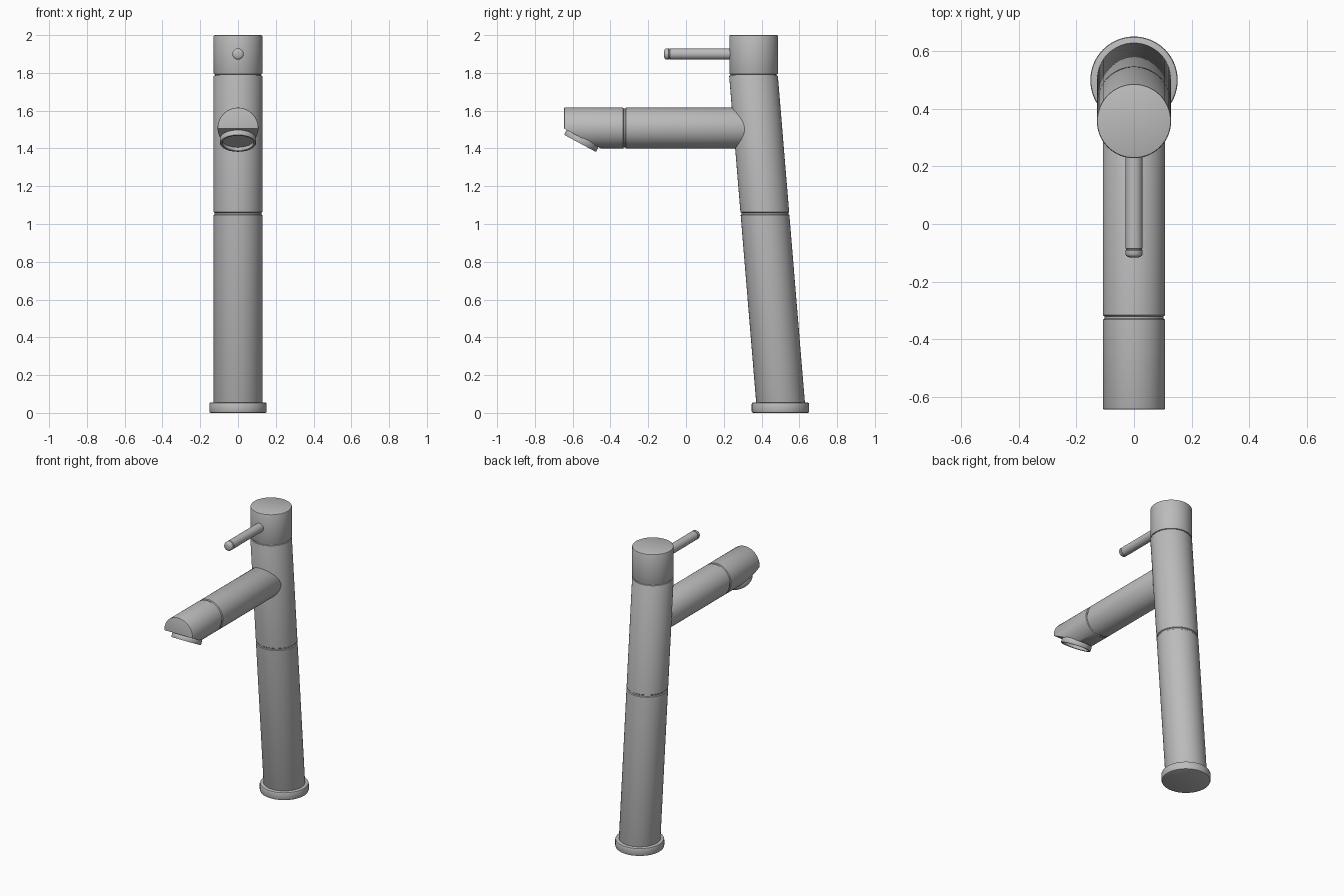
import bpy, bmesh, math
from mathutils import Vector, Matrix

cube = bpy.data.objects.get("Cube")
if cube:
    bpy.data.objects.remove(cube, do_unlink=True)

metal = bpy.data.materials.new("brushed grey metal")
metal.use_nodes = True
GREY = (0.5, 0.5, 0.5, 1)
metal.diffuse_color = GREY
metal.node_tree.nodes["Principled BSDF"].inputs["Base Color"].default_value = GREY

SEGMENTS = 64
LEAN = -0.0827          # y shift of the leaning column per unit of height
FOOT_Y, TOP_Y = 0.5, 0.358


def lathe(profile, matrix):
    """Spin (radius, height) points round z, close both ends, then place."""
    bm = bmesh.new()
    rings = []
    for r, h in profile:
        rings.append([bm.verts.new((r * math.cos(a), r * math.sin(a), h))
                      for a in (2 * math.pi * i / SEGMENTS for i in range(SEGMENTS))])
    for low, high in zip(rings, rings[1:]):
        for i in range(SEGMENTS):
            j = (i + 1) % SEGMENTS
            bm.faces.new((low[i], low[j], high[j], high[i]))
    bm.faces.new(rings[0][::-1])
    bm.faces.new(rings[-1])
    bm.transform(matrix)
    return bm


def finish(bm, name):
    bmesh.ops.recalc_face_normals(bm, faces=bm.faces)
    mesh = bpy.data.meshes.new(name)
    bm.to_mesh(mesh)
    bm.free()
    obj = bpy.data.objects.new(name, mesh)
    bpy.context.collection.objects.link(obj)
    mesh.materials.append(metal)
    bpy.ops.object.select_all(action='DESELECT')
    obj.select_set(True)
    bpy.context.view_layer.objects.active = obj
    bpy.ops.object.shade_smooth_by_angle(angle=math.radians(35))
    return obj


def rod(r, start, end, bevel, grooves=(), depth=0.005, width=0.004):
    """Profile of a straight rod with bevelled ends and thin grooves."""
    pts = [(r - bevel, start), (r - bevel * 0.3, start + bevel * 0.3), (r, start + bevel)]
    for g in grooves:
        pts += [(r, g - 2 * width), (r - depth, g - width),
                (r - depth, g + width), (r, g + 2 * width)]
    return pts + [(r, end - bevel), (r - bevel * 0.3, end - bevel * 0.3), (r - bevel, end)]


def along(direction, origin):
    turn = Vector(direction).to_track_quat('Z', 'Y').to_matrix().to_4x4()
    return Matrix.Translation(origin) @ turn


# Foot flange
finish(lathe(rod(0.152, 0, 0.055, 0.008), Matrix.Translation((0, FOOT_Y, 0))), "base_flange")

# Leaning column: horizontal slices stay circular
shear = Matrix.Identity(4)
shear[1][2] = LEAN
shear[1][3] = FOOT_Y + 0.005
finish(lathe(rod(0.129, 0.04, 1.787, 0.005, [1.055]), shear), "column")

# Neck fills the narrow gap beneath the cap
finish(lathe(rod(0.122, 1.77, 1.80, 0.002), Matrix.Translation((0, TOP_Y, 0))), "cap_neck")
finish(lathe(rod(0.129, 1.792, 2.0, 0.006), Matrix.Translation((0, TOP_Y, 0))), "cap")

# Lever with a rounded, separately turned tip
lever = [(0.03, 0), (0.03, 0.335), (0.027, 0.337), (0.027, 0.340), (0.03, 0.342),
         (0.03, 0.355), (0.027, 0.361), (0.02, 0.365), (0.01, 0.367)]
finish(lathe(lever, along((0, -1, 0), (0, 0.25, 1.9))), "lever")

# Spout, sliced obliquely under its outer end
spout = lathe(rod(0.108, 0, 0.985, 0.004, [0.665]), along((0, -1, 0), (0, 0.34, 1.508)))
cut_point = Vector((0, -0.5475, 1.4525))
cut_normal = Vector((0, -0.474, -0.88)).normalized()
cut = bmesh.ops.bisect_plane(spout, geom=spout.verts[:] + spout.edges[:] + spout.faces[:],
                             plane_co=cut_point, plane_no=cut_normal, clear_outer=True)
rim = [e for e in cut["geom_cut"] if isinstance(e, bmesh.types.BMEdge)]
bmesh.ops.edgeloop_fill(spout, edges=rim)
finish(spout, "spout")

# Outlet ring with a recessed face
outlet = [(0.09, -0.01), (0.096, 0.002), (0.096, 0.026), (0.094, 0.029),
          (0.085, 0.029), (0.083, 0.027), (0.083, 0.008)]
finish(lathe(outlet, along(cut_normal, cut_point)), "outlet_ring")
